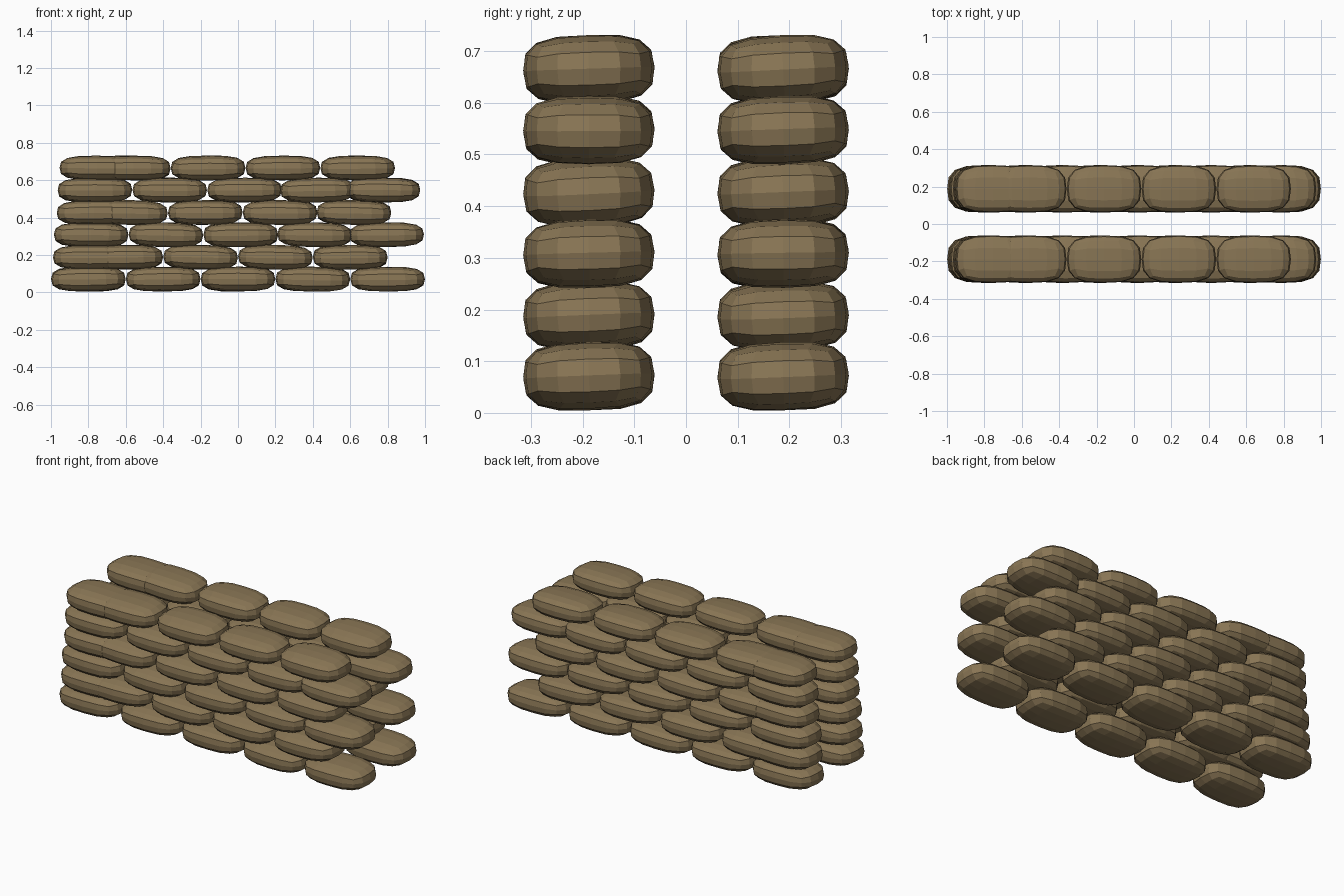
import bpy, bmesh, math, random
from mathutils import Vector

if "Cube" in bpy.data.objects:
    bpy.data.objects.remove(bpy.data.objects["Cube"])

random.seed(4)
cloth = bpy.data.materials.new("burlap")
cloth.diffuse_color = (0.25, 0.18, 0.09, 1)
cloth.use_nodes = True
cloth.node_tree.nodes["Principled BSDF"].inputs["Base Color"].default_value = cloth.diffuse_color


def bag_mesh(half, power=3.0):
    """Low-poly pillow: a gridded cube pushed out to a rounded box."""
    bm = bmesh.new()
    bmesh.ops.create_cube(bm, size=2)
    bmesh.ops.subdivide_edges(bm, edges=bm.edges[:], cuts=3, use_grid_fill=True)
    for v in bm.verts:
        r = sum(abs(c) ** power for c in v.co) ** (1 / power)
        v.co = Vector([c / r * h for c, h in zip(v.co, half)])
    bmesh.ops.recalc_face_normals(bm, faces=bm.faces[:])
    mesh = bpy.data.meshes.new("sandbag")
    bm.to_mesh(mesh)
    bm.free()
    mesh.materials.append(cloth)
    return mesh


mesh = bag_mesh((0.199, 0.127, 0.066))

# Courses: height of the bag centres, then their x positions
courses = [
    (0.071, (-0.80, -0.40, 0.00, 0.40, 0.80)),
    (0.188, (-0.79, -0.60, -0.20, 0.20, 0.60)),
    (0.308, (-0.785, -0.385, 0.015, 0.41, 0.795)),
    (0.427, (-0.77, -0.575, -0.175, 0.225, 0.62)),
    (0.547, (-0.765, -0.365, 0.035, 0.425, 0.775)),
    (0.665, (-0.755, -0.56, -0.16, 0.24, 0.64)),
]

# Two parallel walls, each bag slightly tilted
for wall, y in (("front", -0.188), ("back", 0.188)):
    for row, (z, xs) in enumerate(courses, 1):
        for n, x in enumerate(xs, 1):
            bag = bpy.data.objects.new(f"{wall}_sandbag_{row}_{n}", mesh)
            bag.location = (x, y, z)
            bag.rotation_euler = (math.radians(random.uniform(0, 3)),
                                  math.radians(random.uniform(-1, 1.5)), 0)
            bpy.context.collection.objects.link(bag)
